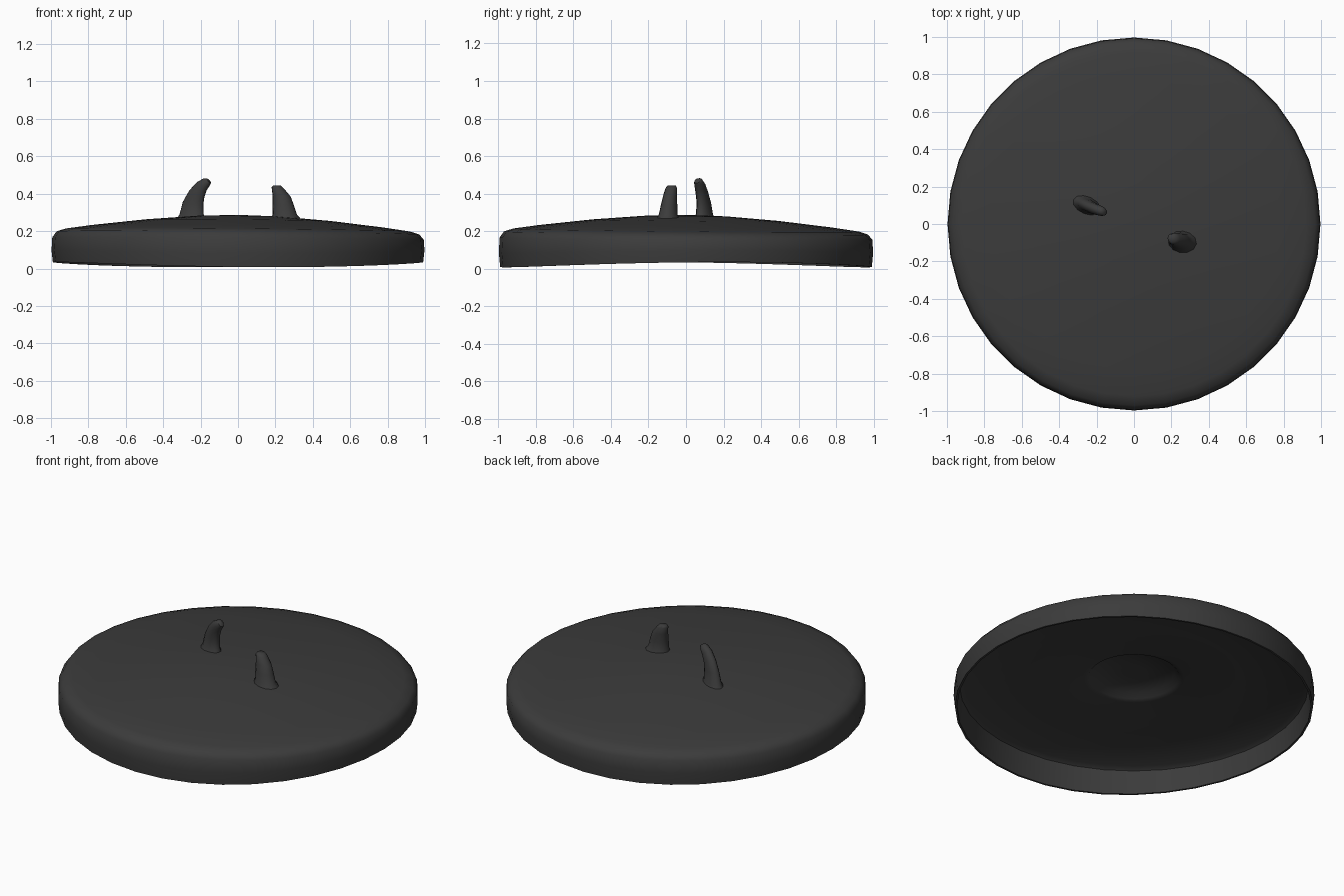
import bpy, bmesh, math
from mathutils import Matrix, Vector

cube = bpy.data.objects.get("Cube")
if cube:
    bpy.data.objects.remove(cube, do_unlink=True)

charcoal = bpy.data.materials.new("charcoal")
charcoal.use_nodes = True
COLOUR = (0.044, 0.044, 0.044, 1)
charcoal.diffuse_color = COLOUR
bsdf = charcoal.node_tree.nodes["Principled BSDF"]
bsdf.inputs["Base Color"].default_value = COLOUR
bsdf.inputs["Roughness"].default_value = 0.8


def loft(name, rings, angle):
    """Skin a stack of vertex rings, close both ends and shade smoothly."""
    bm = bmesh.new()
    loops = [[bm.verts.new(p) for p in ring] for ring in rings]
    n = len(loops[0])
    for a, b in zip(loops, loops[1:]):
        for i in range(n):
            j = (i + 1) % n
            bm.faces.new((a[i], a[j], b[j], b[i]))
    for end in (loops[0], loops[-1]):
        bm.faces.new(end)
    bmesh.ops.recalc_face_normals(bm, faces=bm.faces)
    mesh = bpy.data.meshes.new(name)
    bm.to_mesh(mesh)
    bm.free()
    mesh.materials.append(charcoal)
    obj = bpy.data.objects.new(name, mesh)
    bpy.context.collection.objects.link(obj)
    bpy.ops.object.select_all(action="DESELECT")
    obj.select_set(True)
    bpy.context.view_layer.objects.active = obj
    bpy.ops.object.shade_smooth_by_angle(angle=math.radians(angle))
    return obj


# Hollow domed disc: outer skin from the crown to the lip, then the underside
profile = [(0.06, 0.285), (0.22, 0.28), (0.5, 0.258), (0.78, 0.226),
           (0.92, 0.206), (0.97, 0.19), (0.993, 0.16), (0.997, 0.09),
           (0.99, 0.021), (0.978, 0.021), (0.965, 0.155), (0.94, 0.17),
           (0.6, 0.185), (0.28, 0.2), (0.25, 0.208), (0.225, 0.235), (0.06, 0.238)]


def disc_ring(r, z, sides=36):
    ring = []
    for i in range(sides):
        t = math.tau * i / sides
        x, y = r * math.cos(t), r * math.sin(t)
        # The lip waves gently, while the crown leans a little
        lip = max(0, (0.16 - z) / 0.14) * 0.014 * math.cos(2 * t - 0.4)
        lean = -0.009 * (x + y) * min(1, max(0, (z - 0.09) / 0.1))
        ring.append((x, y, z + lip + lean))
    return ring


loft("domed_disc", [disc_ring(r, z) for r, z in profile], 50)


# Curved prongs: each station is centre x, y, z, half length, half width, tilt
def prong(name, stations, turn, sides=12):
    rings = []
    for x, y, z, length, width, tilt in stations:
        place = (Matrix.Translation((x, y, z)) @ Matrix.Rotation(turn, 4, "Z")
                 @ Matrix.Rotation(tilt, 4, "Y"))
        rings.append([place @ Vector((length * math.cos(math.tau * i / sides),
                                      width * math.sin(math.tau * i / sides), 0))
                      for i in range(sides)])
    return loft(name, rings, 60)


prong("left_prong", [
    (0.26, -0.095, 0.25, 0.09, 0.07, 0),
    (0.25, -0.095, 0.29, 0.065, 0.05, 0),
    (0.242, -0.09, 0.34, 0.057, 0.044, 0),
    (0.233, -0.085, 0.39, 0.049, 0.037, 0.1),
    (0.213, -0.078, 0.43, 0.034, 0.031, 0.1),
    (0.208, -0.076, 0.443, 0.022, 0.022, 0),
], -0.15)

prong("right_prong", [
    (-0.25, 0.098, 0.25, 0.095, 0.06, 0),
    (-0.248, 0.098, 0.29, 0.07, 0.04, 0),
    (-0.24, 0.095, 0.35, 0.06, 0.033, 0.1),
    (-0.22, 0.085, 0.4, 0.047, 0.03, 0.4),
    (-0.195, 0.075, 0.438, 0.036, 0.028, 0.7),
    (-0.168, 0.066, 0.462, 0.026, 0.024, 0.9),
    (-0.155, 0.06, 0.468, 0.016, 0.016, 0.9),
], -0.4)
